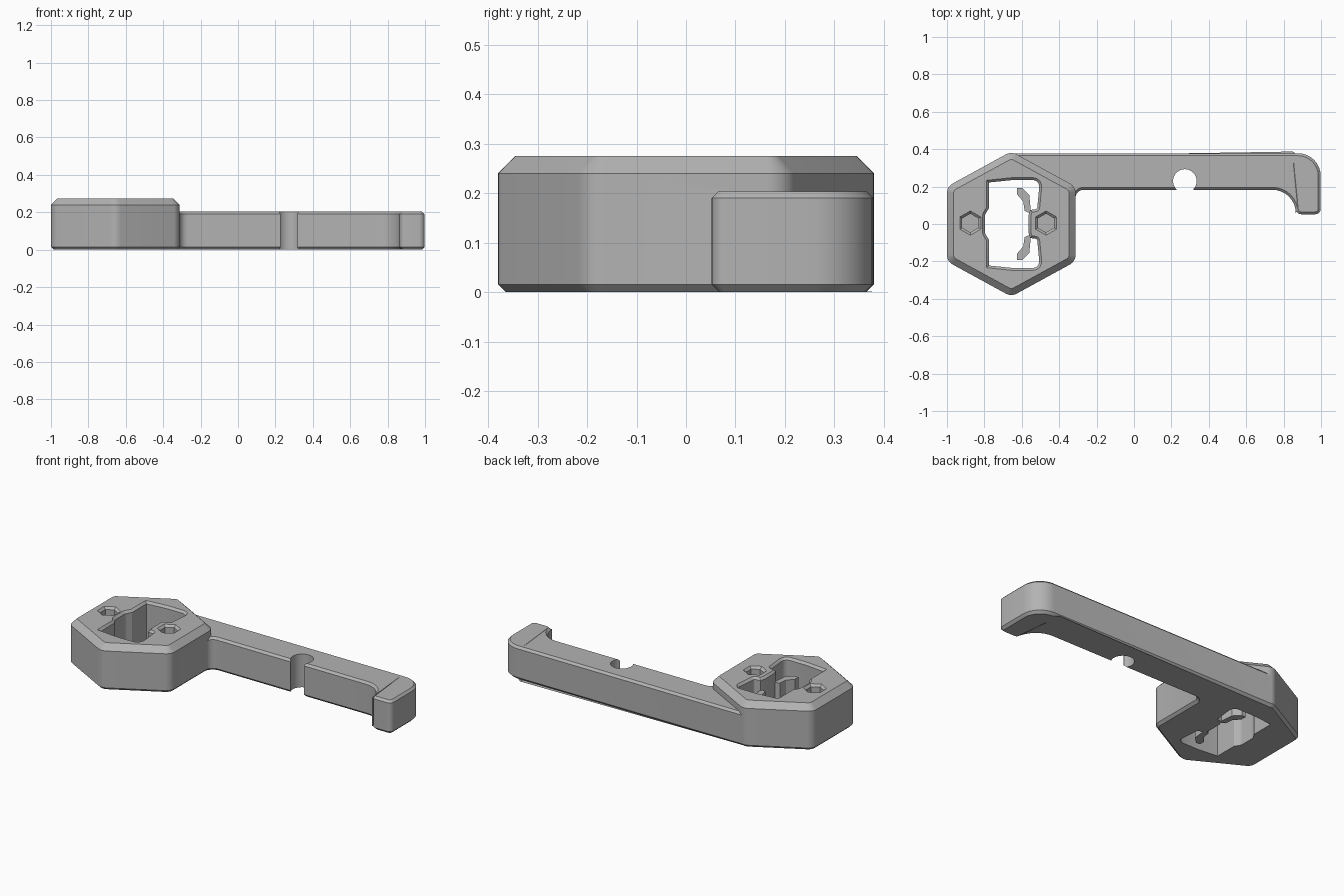
import bpy, bmesh, math
from mathutils import Vector

cube = bpy.data.objects.get("Cube")
if cube:
    bpy.data.objects.remove(cube, do_unlink=True)

grey = bpy.data.materials.new("mid grey")
grey.use_nodes = True
grey.diffuse_color = (0.45, 0.45, 0.45, 1)
grey.node_tree.nodes["Principled BSDF"].inputs["Base Color"].default_value = grey.diffuse_color


def rounded(corners, steps=8):
    """Outline from (x, y, radius) corners, each turned into an arc."""
    out, n = [], len(corners)
    for i, (x, y, r) in enumerate(corners):
        p = Vector((x, y))
        a = (Vector(corners[i - 1][:2]) - p).normalized()
        b = (Vector(corners[(i + 1) % n][:2]) - p).normalized()
        if r == 0:
            out.append(p)
            continue
        half = a.angle(b) / 2
        centre = p + (a + b).normalized() * (r / math.sin(half))
        start = p + a * (r / math.tan(half)) - centre
        end = p + b * (r / math.tan(half)) - centre
        sweep = start.angle_signed(end)
        for k in range(steps + 1):
            t = -sweep * k / steps
            c, s = math.cos(t), math.sin(t)
            out.append(centre + Vector((start.x * c - start.y * s, start.x * s + start.y * c)))
    return out


def inset(pts, d):
    """Mitred inset of a counter-clockwise outline."""
    out, n = [], len(pts)
    for i, p in enumerate(pts):
        e1 = (p - pts[i - 1]).normalized()
        e2 = (pts[(i + 1) % n] - p).normalized()
        n1, n2 = Vector((-e1.y, e1.x)), Vector((-e2.y, e2.x))
        out.append(p + (n1 + n2) * (d / (1 + n1.dot(n2))))
    return out


def prism(name, pts, levels):
    """Stack the outline at (z, inset) levels into a closed solid."""
    bm = bmesh.new()
    rings = [[bm.verts.new((p.x, p.y, z)) for p in inset(pts, d)] for z, d in levels]
    bm.faces.new(rings[0][::-1])
    bm.faces.new(rings[-1])
    n = len(pts)
    for lo, hi in zip(rings, rings[1:]):
        for i in range(n):
            j = (i + 1) % n
            bm.faces.new((lo[i], lo[j], hi[j], hi[i]))
    bmesh.ops.recalc_face_normals(bm, faces=bm.faces)
    me = bpy.data.meshes.new(name)
    bm.to_mesh(me)
    bm.free()
    me.materials.append(grey)
    ob = bpy.data.objects.new(name, me)
    bpy.context.collection.objects.link(ob)
    return ob


def combine(body, tool, operation):
    mod = body.modifiers.new("join", 'BOOLEAN')
    mod.operation, mod.solver, mod.object = operation, 'EXACT', tool
    bpy.context.view_layer.objects.active = body
    bpy.ops.object.modifier_apply(modifier=mod.name)
    bpy.data.objects.remove(tool, do_unlink=True)


def ngon(x, y, r, sides):
    return [Vector((x + r * math.sin(-math.tau * i / sides), y + r * math.cos(math.tau * i / sides)))
            for i in range(sides)]


def mirrored(half):
    """Close a counter-clockwise half outline across y = 0."""
    return half + [(x, -y, r) for x, y, r in reversed(half)]


# hexagonal head
HX, TOP = -0.656, 0.275
head = rounded([(-1, 0.2, .06), (-1, -0.2, .06), (HX, -0.388, .06),
                (-0.312, -0.2, .06), (-0.312, 0.2, .06), (HX, 0.388, .06)])
body = prism("wrench_body", head, [(0, .015), (.015, 0), (.24, 0), (TOP, .035)])

# handle with hooked end
handle = rounded([(-0.66, 0.378, 0), (-0.6, 0.2, 0), (-0.4, 0.05, 0), (-0.313, 0.1, 0),
                  (-0.313, 0.183, .045), (0.865, 0.183, .125), (0.865, 0.052, .03),
                  (0.998, 0.052, .03), (0.998, 0.378, .12)])
combine(body, prism("handle", handle, [(0, .015), (.015, 0), (.19, 0), (.203, .013)]), 'UNION')

# round notch in the handle
combine(body, prism("notch", ngon(0.272, 0.23, 0.063, 40), [(-.1, 0), (.4, 0)]), 'DIFFERENCE')
mouth = rounded([(.227, .1, 0), (.317, .1, 0), (.317, .197, 0), (.227, .197, 0)])
combine(body, prism("notch_mouth", mouth, [(-.1, 0), (.4, 0)]), 'DIFFERENCE')

# through opening with a flared rim
opening = rounded(mirrored([(-0.565, .045, 0), (-0.555, .075, 0), (-0.518, .08, .012),
                            (-0.503, .235, .035), (-0.65, .235, 0), (-0.775, .222, 0),
                            (-0.775, .085, 0), (-0.797, .05, .03)]), 5)
combine(body, prism("opening", opening, [(-.1, 0), (.262, 0), (.285, -.023)]), 'DIFFERENCE')

# pair of prongs inside the opening
prong = [(-0.55, .055), (-0.56, .155), (-0.598, .192), (-0.625, .192),
         (-0.625, .158), (-0.592, .12), (-0.585, .07)]
for side in (1, -1):
    pts = [Vector((x, y * side)) for x, y in prong][::side]
    combine(body, prism("prong", pts, [(.004, 0), (.2, 0)]), 'UNION')

# blind hexagonal sockets
for x in (-0.875, -0.47):
    socket = prism("socket", ngon(x, 0.005, 0.05, 6), [(.2, 0), (.262, 0), (.285, -.023)])
    combine(body, socket, 'DIFFERENCE')

bpy.ops.object.select_all(action='DESELECT')
body.select_set(True)
bpy.context.view_layer.objects.active = body
bpy.ops.object.shade_smooth_by_angle(angle=math.radians(25))
